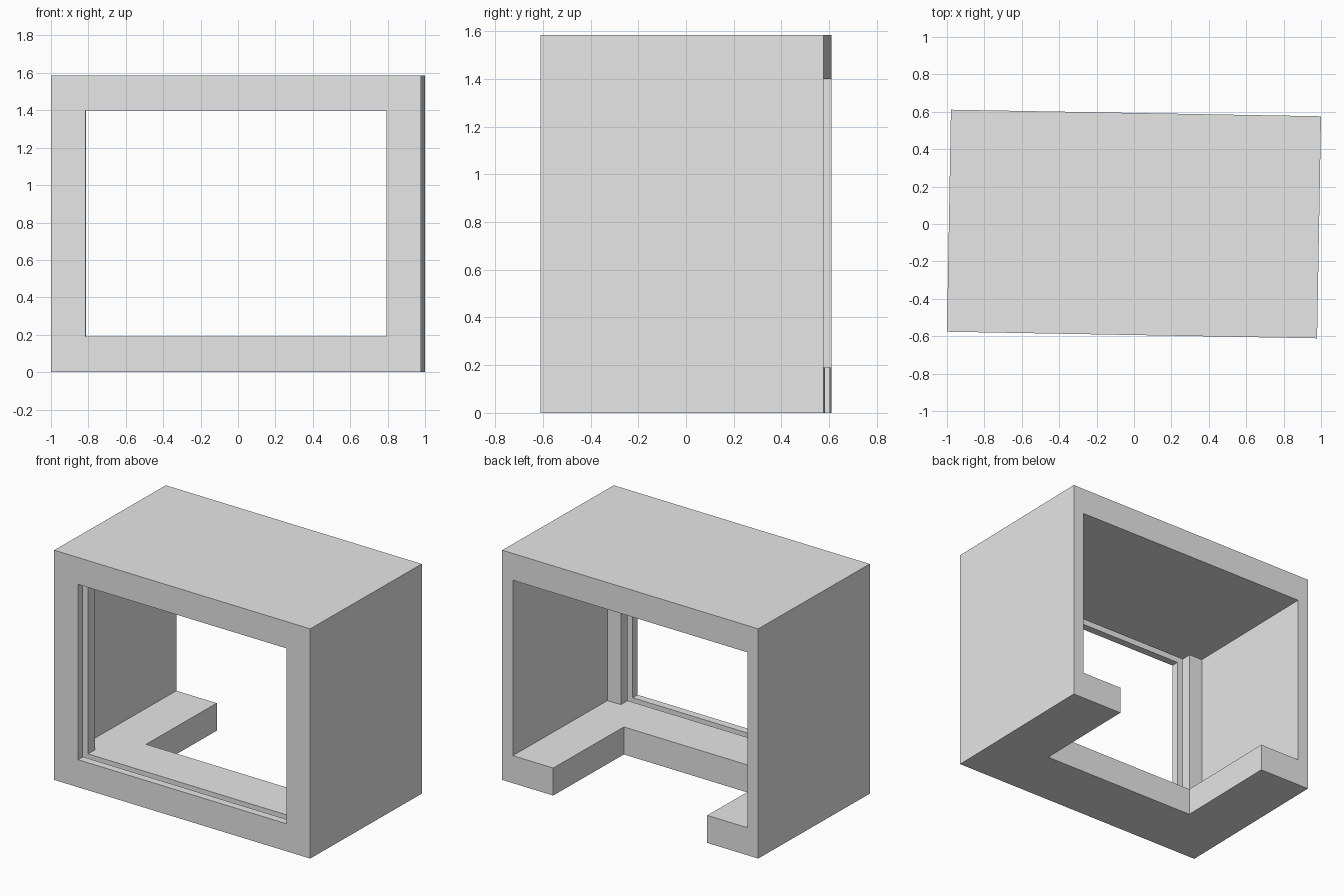
import bpy, bmesh, math
from mathutils import Matrix

W, D, H = 1.979, 1.187, 1.585          # outer size
SIDE, FLOOR, ROOF = 0.082, 0.19, 1.40  # side wall thickness, floor top, roof underside
WIN, FRONT = 0.805, 0.18               # window half width, front wall thickness
HX, HY = W / 2, D / 2
TILT = Matrix.Rotation(math.radians(-1.02), 4, 'Z')

old = bpy.data.objects.get("Cube")
if old:
    bpy.data.objects.remove(old, do_unlink=True)

grey = bpy.data.materials.new("light_grey")
grey.use_nodes = True
grey.diffuse_color = (0.8, 0.8, 0.8, 1)
grey.node_tree.nodes["Principled BSDF"].inputs["Base Color"].default_value = (0.8, 0.8, 0.8, 1)


def prism(name, plan, z0, z1):
    """Extrude a plan outline from z0 to z1."""
    bm = bmesh.new()
    face = bm.faces.new([bm.verts.new((x, y, z0)) for x, y in plan])
    top = bmesh.ops.extrude_face_region(bm, geom=[face])["geom"]
    bmesh.ops.translate(bm, vec=(0, 0, z1 - z0),
                        verts=[v for v in top if isinstance(v, bmesh.types.BMVert)])
    bmesh.ops.recalc_face_normals(bm, faces=bm.faces)
    mesh = bpy.data.meshes.new(name)
    bm.to_mesh(mesh)
    bm.free()
    mesh.materials.append(grey)
    obj = bpy.data.objects.new(name, mesh)
    bpy.context.collection.objects.link(obj)
    return obj


def mirrored(half):
    """Complete a right-hand outline across x = 0."""
    return half + [(-x, y) for x, y in reversed(half)]


def strip(x, y0, y1):
    return mirrored([(x, y0), (x, y1)])


shell = prism("cabinet_shell", strip(HX, -HY, HY), 0, H)

inner = -HY + FRONT
cutters = [
    # room open at the back, with a narrower window through the front wall
    prism("room_cutter", mirrored([(WIN, -HY - 0.1), (WIN, inner),
                                   (HX - SIDE, inner), (HX - SIDE, HY + 0.1)]), FLOOR, ROOF),
    # panel groove running round the window
    prism("groove_cutter", strip(WIN + 0.05, -HY + 0.053, -HY + 0.106),
          FLOOR - 0.05, ROOF + 0.05),
    # notch in the back of the floor
    prism("floor_notch_cutter", strip(HX - 0.394, HY - 0.752, HY + 0.1), -0.1, 0.6),
]

for cutter in cutters:
    cutter.hide_render = True
    mod = shell.modifiers.new(cutter.name, 'BOOLEAN')
    mod.operation, mod.solver, mod.object = 'DIFFERENCE', 'EXACT', cutter

# bake the cuts, then drop the cutters
bpy.context.view_layer.update()
graph = bpy.context.evaluated_depsgraph_get()
baked = bpy.data.meshes.new_from_object(shell.evaluated_get(graph))
shell.modifiers.clear()
shell.data = baked
baked.name = "cabinet_shell"
for cutter in cutters:
    bpy.data.objects.remove(cutter, do_unlink=True)

# the cabinet stands slightly turned
baked.transform(TILT)
